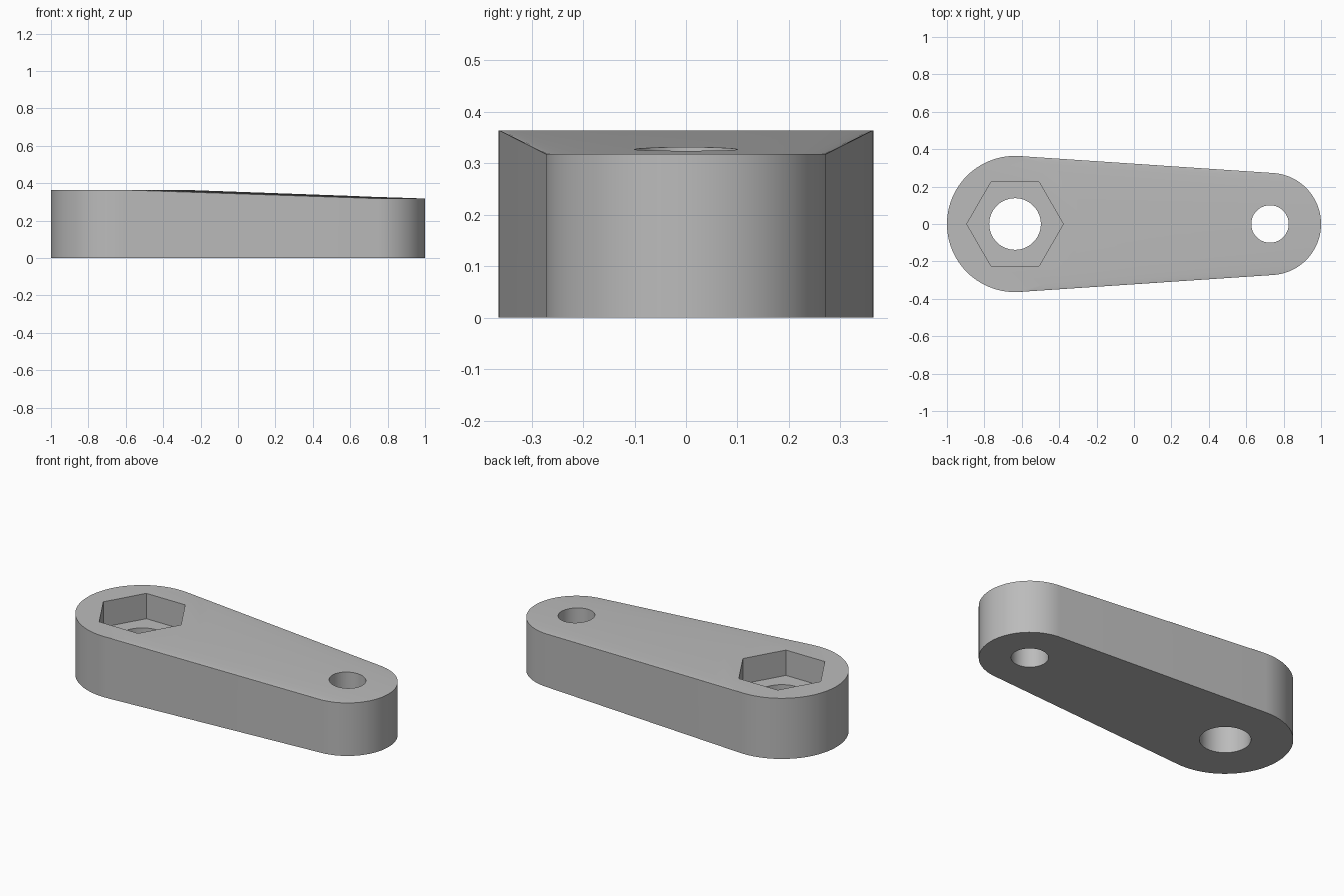
import bpy, bmesh, math

cube = bpy.data.objects.get("Cube")
if cube:
    bpy.data.objects.remove(cube, do_unlink=True)

SEGMENTS = 96
BIG_X, BIG_R, BIG_H = -0.636, 0.364, 0.364
SMALL_X, SMALL_R, SMALL_H = 0.727, 0.273, 0.318
SOCKET_FLOOR = 0.212

grey = bpy.data.materials.new("light grey")
grey.use_nodes = True
colour = (0.5, 0.5, 0.5, 1)
grey.diffuse_color = colour
grey.node_tree.nodes["Principled BSDF"].inputs["Base Color"].default_value = colour


def rim(bm, x, radius, z):
    """Ring of points around a boss."""
    for i in range(SEGMENTS):
        a = math.tau * i / SEGMENTS
        bm.verts.new((x + radius * math.cos(a), radius * math.sin(a), z))


def cut(target, name, x, radius, bottom, sides):
    """Cut a straight prism, open at the top, out of the target."""
    top = 0.6
    bpy.ops.mesh.primitive_cylinder_add(
        vertices=sides, radius=radius, depth=top - bottom,
        location=(x, 0, (top + bottom) / 2),
        rotation=(0, 0, math.pi / 2))
    cutter = bpy.context.object
    cutter.name = name
    cutter.hide_render = True
    cutter.data.materials.append(grey)
    mod = target.modifiers.new(name, 'BOOLEAN')
    mod.operation = 'DIFFERENCE'
    mod.solver = 'EXACT'
    mod.object = cutter
    bpy.ops.object.select_all(action='DESELECT')
    bpy.context.view_layer.objects.active = target
    target.select_set(True)
    bpy.ops.object.modifier_apply(modifier=mod.name)
    bpy.data.objects.remove(cutter, do_unlink=True)


# Lever body: hull around a tall large boss and a lower small boss
bm = bmesh.new()
for x, r, h in ((BIG_X, BIG_R, BIG_H), (SMALL_X, SMALL_R, SMALL_H)):
    rim(bm, x, r, 0)
    rim(bm, x, r, h)
bmesh.ops.convex_hull(bm, input=bm.verts[:])
bmesh.ops.delete(bm, geom=[v for v in bm.verts if not v.link_faces], context='VERTS')
bmesh.ops.dissolve_limit(bm, angle_limit=0.0005, verts=bm.verts[:], edges=bm.edges[:])
bmesh.ops.recalc_face_normals(bm, faces=bm.faces[:])
mesh = bpy.data.meshes.new("lever_arm")
bm.to_mesh(mesh)
bm.free()
mesh.materials.append(grey)
lever = bpy.data.objects.new("lever_arm", mesh)
bpy.context.collection.objects.link(lever)

# Two through holes and the hexagonal nut socket
cut(lever, "bolt_hole", BIG_X, 0.138, -0.2, 64)
cut(lever, "pin_hole", SMALL_X, 0.1, -0.2, 64)
cut(lever, "nut_socket", BIG_X, 0.258, SOCKET_FLOOR, 6)

bpy.ops.object.shade_smooth_by_angle(angle=math.radians(30))
